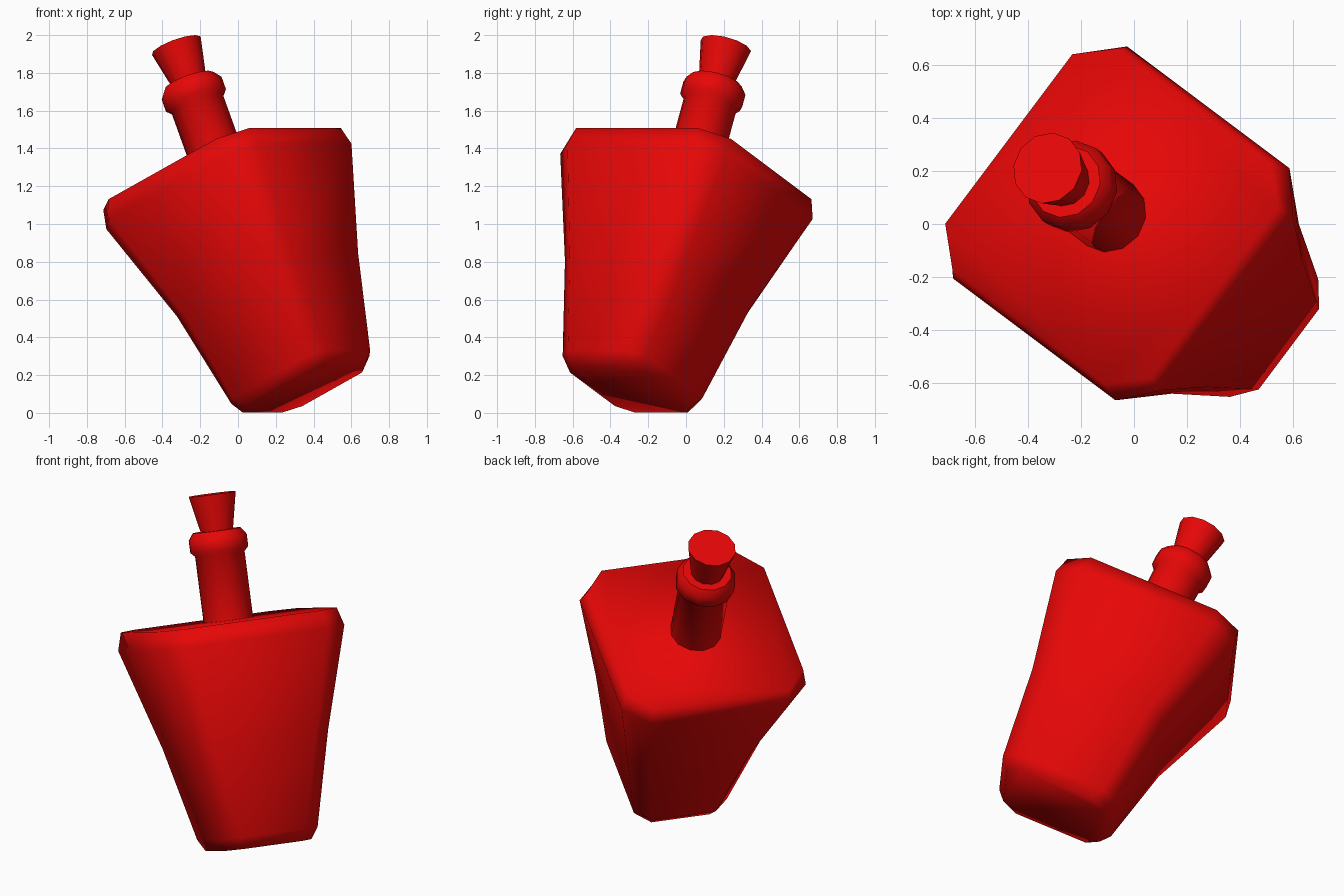
import bpy, bmesh, math
from mathutils import Matrix, Vector

if "Cube" in bpy.data.objects:
    bpy.data.objects.remove(bpy.data.objects["Cube"])

# Tilted frame: yawed, then leaned back-left along its own axis
T = math.radians(24.2)
u = Vector((0.6, 0.8, 0))
a = Vector((-0.8, 0.6, 0))
z = Vector((0, 0, 1))
v = a * math.cos(T) - z * math.sin(T)
d = a * math.sin(T) + z * math.cos(T)
FRAME = Matrix((u, v, d)).transposed().to_4x4()
FRAME.translation = u * -0.027 + v * -0.455

red = bpy.data.materials.new("red")
red.diffuse_color = (0.8, 0.002, 0.002, 1)
red.use_nodes = True
red.node_tree.nodes["Principled BSDF"].inputs["Base Color"].default_value = red.diffuse_color


def loft(name, rings, angle):
    """Skin a stack of point rings, capped at both ends."""
    bm = bmesh.new()
    loops = [[bm.verts.new(p) for p in ring] for ring in rings]
    n = len(loops[0])
    for lo, hi in zip(loops, loops[1:]):
        for i in range(n):
            j = (i + 1) % n
            bm.faces.new((lo[i], lo[j], hi[j], hi[i]))
    bm.faces.new(loops[0][::-1])
    bm.faces.new(loops[-1])
    me = bpy.data.meshes.new(name)
    bm.to_mesh(me)
    bm.free()
    ob = bpy.data.objects.new(name, me)
    bpy.context.collection.objects.link(ob)
    me.materials.append(red)
    ob.matrix_world = FRAME
    bpy.ops.object.select_all(action='DESELECT')
    ob.select_set(True)
    bpy.context.view_layer.objects.active = ob
    bpy.ops.object.shade_smooth_by_angle(angle=math.radians(angle))
    return ob


def octagon(h, hu, hv, fu, fv, cv):
    """Rectangle hu x hv with cut corners; fu, fv are half flat lengths."""
    q = [(hu, -fv), (hu, fv), (fu, hv), (-fu, hv)]
    q += [(-x, -y) for x, y in q]
    return [(x, y + cv, h) for x, y in q]


def circle(r, h, cv=0.012, n=12):
    return [(r * math.cos(2 * math.pi * i / n),
             cv + r * math.sin(2 * math.pi * i / n), h) for i in range(n)]


# Flask body: cut-corner box, tapering to the base, with chamfered rims
loft("bottle_body", [
    octagon(-0.073, 0.25, 0.30, 0.174, 0.217, -0.012),
    octagon(-0.005, 0.278, 0.347, 0.19, 0.27, -0.02),
    octagon(0.53, 0.40, 0.41, 0.30, 0.31, -0.02),
    octagon(1.11, 0.548, 0.552, 0.41, 0.42, 0.0),
    octagon(1.213, 0.526, 0.532, 0.40, 0.39, 0.004),
], 180)

# Neck with collar, and flared stopper
loft("neck", [circle(0.145, 1.1), circle(0.145, 1.59), circle(0.17, 1.615),
              circle(0.17, 1.685), circle(0.14, 1.725)], 50)
loft("stopper", [circle(0.09, 1.70), circle(0.138, 1.932)], 50)
